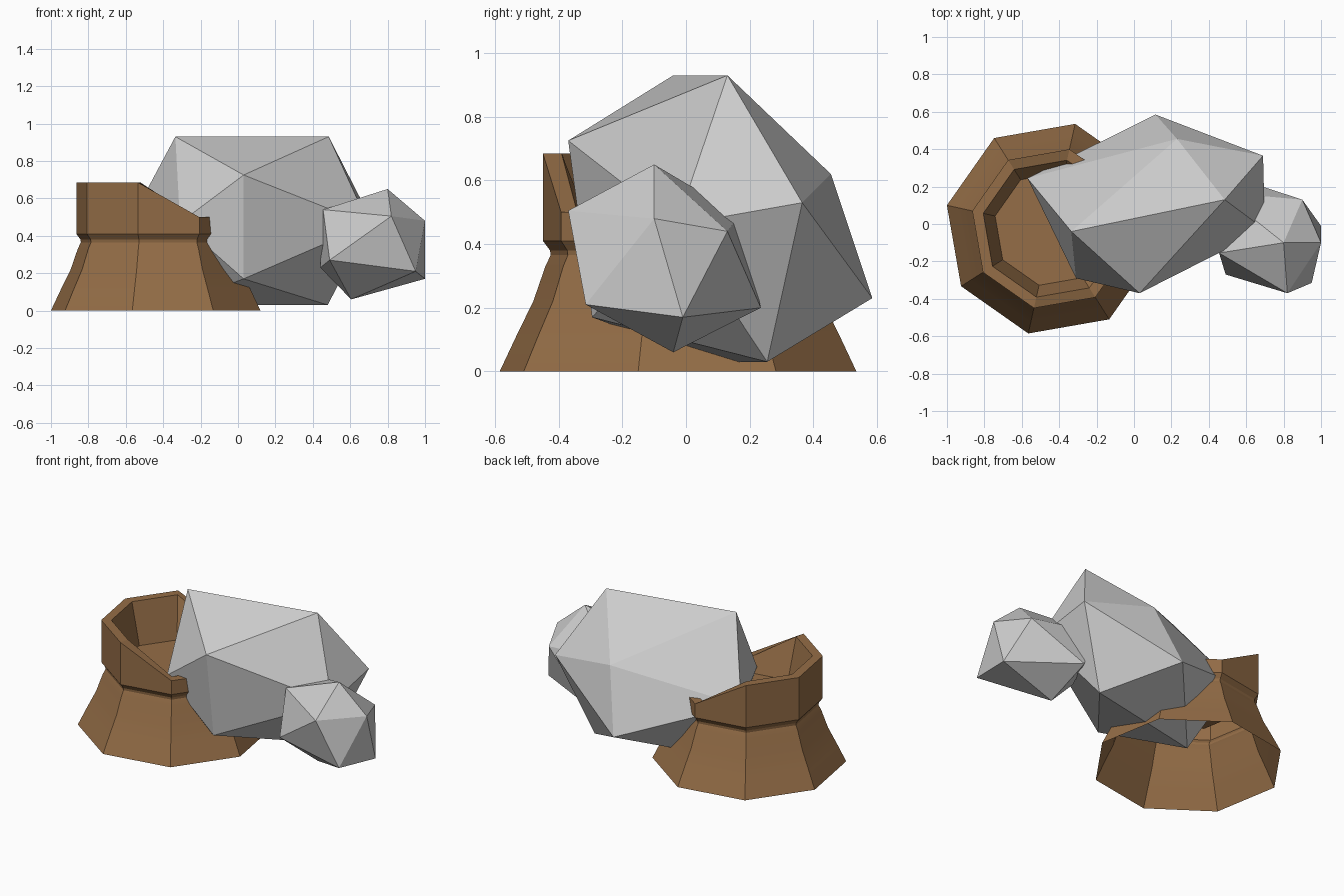
import bpy, bmesh, math

if "Cube" in bpy.data.objects:
    bpy.data.objects.remove(bpy.data.objects["Cube"])

brown = bpy.data.materials.new("brown_bark")
brown.diffuse_color = (0.3, 0.155, 0.063, 1)
brown.use_nodes = True
brown.node_tree.nodes["Principled BSDF"].inputs["Base Color"].default_value = brown.diffuse_color


def finish(bm, name, mat=None):
    mesh = bpy.data.meshes.new(name)
    bm.to_mesh(mesh)
    bm.free()
    obj = bpy.data.objects.new(name, mesh)
    bpy.context.collection.objects.link(obj)
    if mat:
        mesh.materials.append(mat)
    return obj


def rock(name, points):
    """Faceted boulder: hull of its corner points."""
    bm = bmesh.new()
    for p in points:
        bm.verts.new(p)
    bmesh.ops.convex_hull(bm, input=bm.verts[:])
    bmesh.ops.recalc_face_normals(bm, faces=bm.faces[:])
    return finish(bm, name)


# Hollow eight-sided stump, open underneath, rim lower on the right
SIDES, CX, CY, TURN = 8, -0.44, -0.025, math.radians(-12.6)
TOP, LOW_TOP = 0.685, 0.5
low_sides = (0, 1, 2, 7)
profile = [(0.574, 0), (0.521, 0.11), (0.466, 0.22), (0.427, 0.33), (0.41, 0.365),
           (0.412, 0.38), (0.435, 0.41), (0.435, None), (0.375, None), (0.31, 0.42)]

bm = bmesh.new()
rings = []
for r, z in profile:
    ring = []
    for i in range(SIDES):
        a = TURN + i * math.tau / SIDES
        h = z if z is not None else (LOW_TOP if i in low_sides else TOP)
        ring.append(bm.verts.new((CX + r * math.cos(a), CY + r * math.sin(a), h)))
    rings.append(ring)
for lo, hi in zip(rings, rings[1:]):
    for i in range(SIDES):
        j = (i + 1) % SIDES
        bm.faces.new((lo[i], lo[j], hi[j], hi[i]))
bm.faces.new(rings[-1])  # inner floor
stump = finish(bm, "hollow_stump", brown)
bpy.context.view_layer.objects.active = stump
stump.select_set(True)
bpy.ops.object.shade_smooth_by_angle(angle=math.radians(25))
stump.select_set(False)

# Large boulder leaning through the stump
rock("large_rock", [
    (-0.335, -0.04, 0.93), (0.485, 0.13, 0.93), (0.03, -0.37, 0.725),
    (0.03, -0.295, 0.17), (0.23, 0.455, 0.62), (0.115, 0.585, 0.23),
    (0.69, 0.365, 0.53), (0.70, -0.03, 0.46), (-0.57, 0.245, 0.49),
    (-0.31, -0.29, 0.47), (0.48, 0.255, 0.03), (-0.34, 0.085, 0.03)])

# Small boulder on the right
rock("small_rock", [
    (0.80, -0.10, 0.65), (0.605, -0.04, 0.06), (1.0, -0.01, 0.17),
    (0.455, -0.155, 0.54), (0.82, -0.37, 0.505), (0.58, 0.235, 0.20),
    (1.0, -0.10, 0.48), (0.44, -0.04, 0.23), (0.90, 0.13, 0.44),
    (0.49, -0.27, 0.27), (0.95, -0.315, 0.21), (0.46, 0.17, 0.49)])
